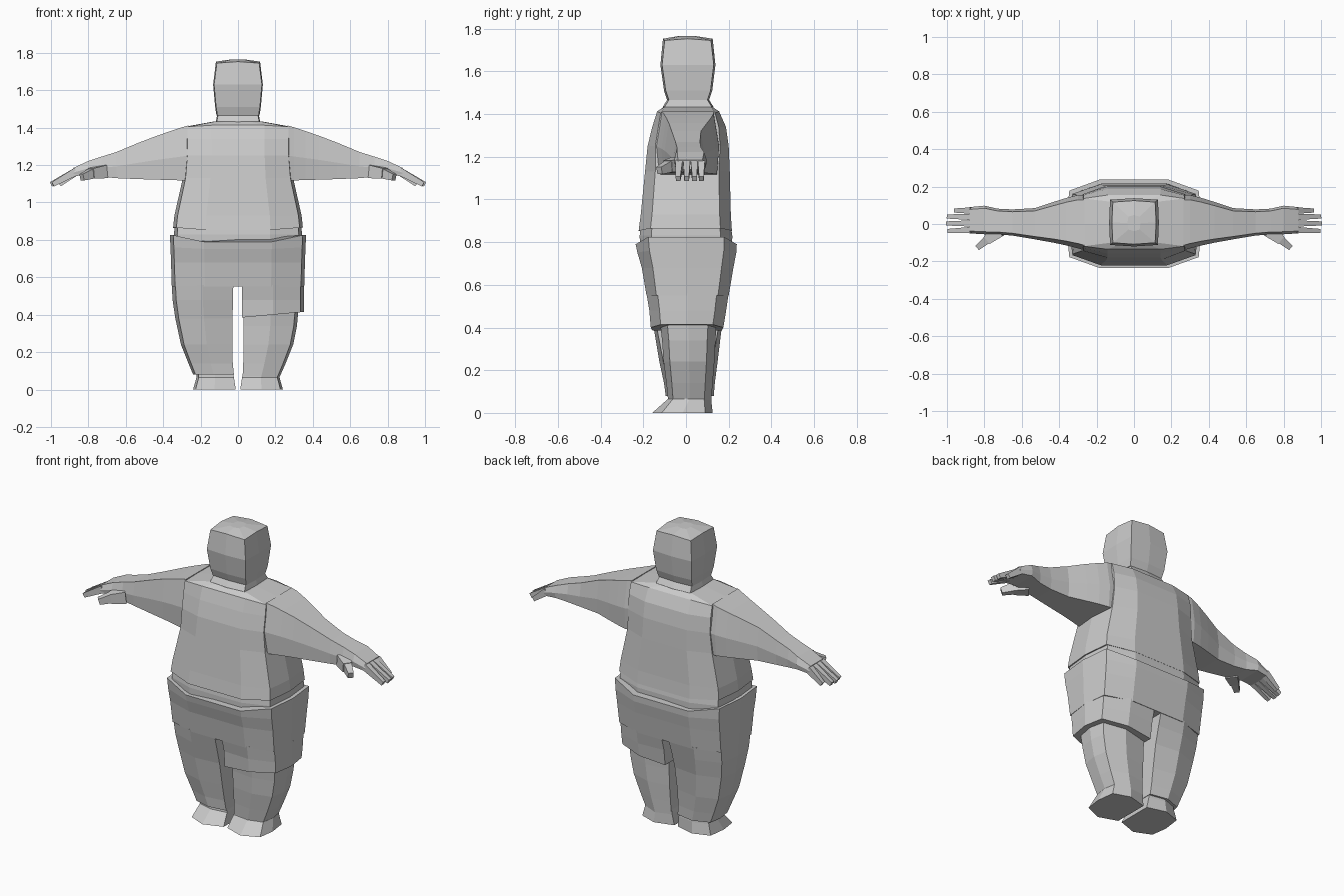
import bpy, bmesh
from mathutils import Vector

cloth = bpy.data.materials.new("plain_grey")
cloth.diffuse_color = (0.6, 0.6, 0.6, 1)


def loft(name, rings):
    """Skin a list of equal-length point rings and cap both ends."""
    bm = bmesh.new()
    vs = [[bm.verts.new(p) for p in r] for r in rings]
    n = len(vs[0])
    for a, b in zip(vs, vs[1:]):
        for i in range(n):
            j = (i + 1) % n
            bm.faces.new((a[i], a[j], b[j], b[i]))
    bm.faces.new(vs[0])
    bm.faces.new(vs[-1])
    bmesh.ops.recalc_face_normals(bm, faces=bm.faces)
    me = bpy.data.meshes.new(name)
    bm.to_mesh(me)
    bm.free()
    me.materials.append(cloth)
    ob = bpy.data.objects.new(name, me)
    bpy.context.collection.objects.link(ob)
    return ob


def trunk(z, w, f, b, droop=0.0, side=0.75):
    """Ten-sided body section; droop lowers front and back."""
    half = [(.5, f, z - droop), (.95, f * side, z), (1, 0, z), (.95, b * side, z), (.5, b, z - droop)]
    return [(w * k, y, h) for k, y, h in half] + [(-w * k, y, h) for k, y, h in reversed(half)]


def leg(s, z, x0, x1, f, b, k=0.85, tilt=0.0):
    """Seven-sided leg section, s picks the side; tilt raises the outer edge."""
    w = x1 - x0
    pts = [(.5, f), (.94, f * .72), (1, (f + b) / 2), (.94, b * .72), (.5, b), (0, b * k), (0, f * k)]
    return [(s * (x0 + w * t), y, z + tilt * t) for t, y in pts]


def limb(s, x, f, b, zt, zb):
    """Six-sided arm section at distance x from the middle."""
    m, h = (f + b) / 2, (b - f) / 2
    zm = zb + (zt - zb) * .45
    pts = [(-.82, zt), (-1, zm), (-.93, zb), (.93, zb), (1, zm), (.82, zt)]
    return [(s * x, m + h * t, z) for t, z in pts]


def bar(name, a, b, w0, w1, h0, h1):
    """Tapered four-sided finger from a to b."""
    a, b = Vector(a), Vector(b)
    d = b - a
    side = d.cross(Vector((0, 0, 1))).normalized()
    up = side.cross(d).normalized()
    c = [(-1, -1), (1, -1), (1, 1), (-1, 1)]
    return loft(name, [[p + side * (w * i / 2) + up * (h * j / 2) for i, j in c]
                       for p, w, h in ((a, w0, h0), (b, w1, h1))])


# head: boxy with slightly bowed faces
def head_ring(z, w, f, b, rise=0.0):
    return [(-w, f, z), (0, f - .008, z + rise), (w, f, z), (w + .005, (f + b) / 2, z + rise),
            (w, b, z), (0, b + .008, z + rise), (-w, b, z), (-w - .005, (f + b) / 2, z + rise)]


loft("head", [head_ring(1.465, .110, -.08, .10), head_ring(1.51, .117, -.095, .115),
              head_ring(1.63, .128, -.112, .130), head_ring(1.745, .113, -.10, .117, .008),
              head_ring(1.765, .03, -.03, .04)])
loft("neck", [head_ring(1.40, .115, -.10, .12), head_ring(1.435, .113, -.10, .12),
              head_ring(1.475, .105, -.075, .095)])

# shirt body and the loose layer below its hem
loft("shirt", [trunk(.865, .347, -.222, .215, .012), trunk(.93, .340, -.212, .210),
               trunk(1.13, .295, -.192, .205), trunk(1.25, .285, -.180, .200, 0, .8),
               trunk(1.34, .285, -.158, .187, 0, .82), trunk(1.405, .283, -.135, .155, -.008, .88),
               trunk(1.433, .13, -.105, .125, 0, .95)])
loft("undershirt", [trunk(.74, .335, -.215, .215), trunk(.83, .342, -.217, .217),
                    trunk(.89, .338, -.210, .208)])

# trousers: hips plus one long and one short leg
loft("hips", [trunk(.55, .354, -.185, .20), trunk(.68, .358, -.207, .222),
              trunk(.76, .361, -.228, .236, .008), trunk(.825, .364, -.236, .238, .035)])
loft("long_trouser_leg", [leg(-1, .56, .025, .354, -.185, .20, 1), leg(-1, .48, .027, .350, -.17, .185, .95),
                          leg(-1, .38, .029, .335, -.148, .165, .9), leg(-1, .24, .030, .305, -.125, .148),
                          leg(-1, .14, .028, .265, -.103, .135), leg(-1, .08, .022, .240, -.095, .130)])
loft("short_trouser_leg", [leg(1, .56, .022, .354, -.185, .20, 1), leg(1, .48, .021, .354, -.172, .188, .95),
                           leg(1, .385, .022, .353, -.165, .175, .95, .03)])
loft("bare_leg", [leg(1, .45, .030, .325, -.125, .145, .85), leg(1, .34, .030, .315, -.112, .138),
                  leg(1, .24, .030, .295, -.105, .133), leg(1, .14, .028, .255, -.092, .125),
                  leg(1, .05, .025, .215, -.083, .118)])

for s, side in ((-1, "left"), (1, "right")):
    # foot with sloping toe
    loft("foot_" + side, [leg(s, 0, .012, .240, -.158, .125, .75), leg(s, .065, .022, .222, -.085, .118, .85),
                          leg(s, .10, .028, .222, -.082, .115, .85)])
    # sleeve and arm running into the palm
    loft("arm_" + side, [limb(s, *r) for r in (
        (.265, -.140, .155, 1.412, 1.120), (.30, -.130, .155, 1.402, 1.118),
        (.36, -.115, .140, 1.382, 1.120), (.43, -.100, .118, 1.358, 1.122),
        (.53, -.082, .085, 1.320, 1.125), (.65, -.062, .078, 1.270, 1.130),
        (.73, -.055, .082, 1.245, 1.138), (.80, -.055, .098, 1.222, 1.150),
        (.88, -.050, .090, 1.185, 1.140))])
    # four fingers and a thumb
    for i, (y0, x1, y1) in enumerate(((.072, .955, .072), (.038, .995, .040),
                                      (.003, 1.0, .003), (-.032, .99, -.037))):
        bar("finger_%s_%d" % (side, i + 1), (s * .865, y0, 1.166), (s * x1, y1, 1.097),
            .033, .022, .042, .026)
    bar("thumb_" + side, (s * .72, -.035, 1.165), (s * .785, -.085, 1.155), .07, .05, .07, .055)
    bar("thumb_tip_" + side, (s * .775, -.075, 1.157), (s * .835, -.125, 1.135), .045, .03, .055, .035)
